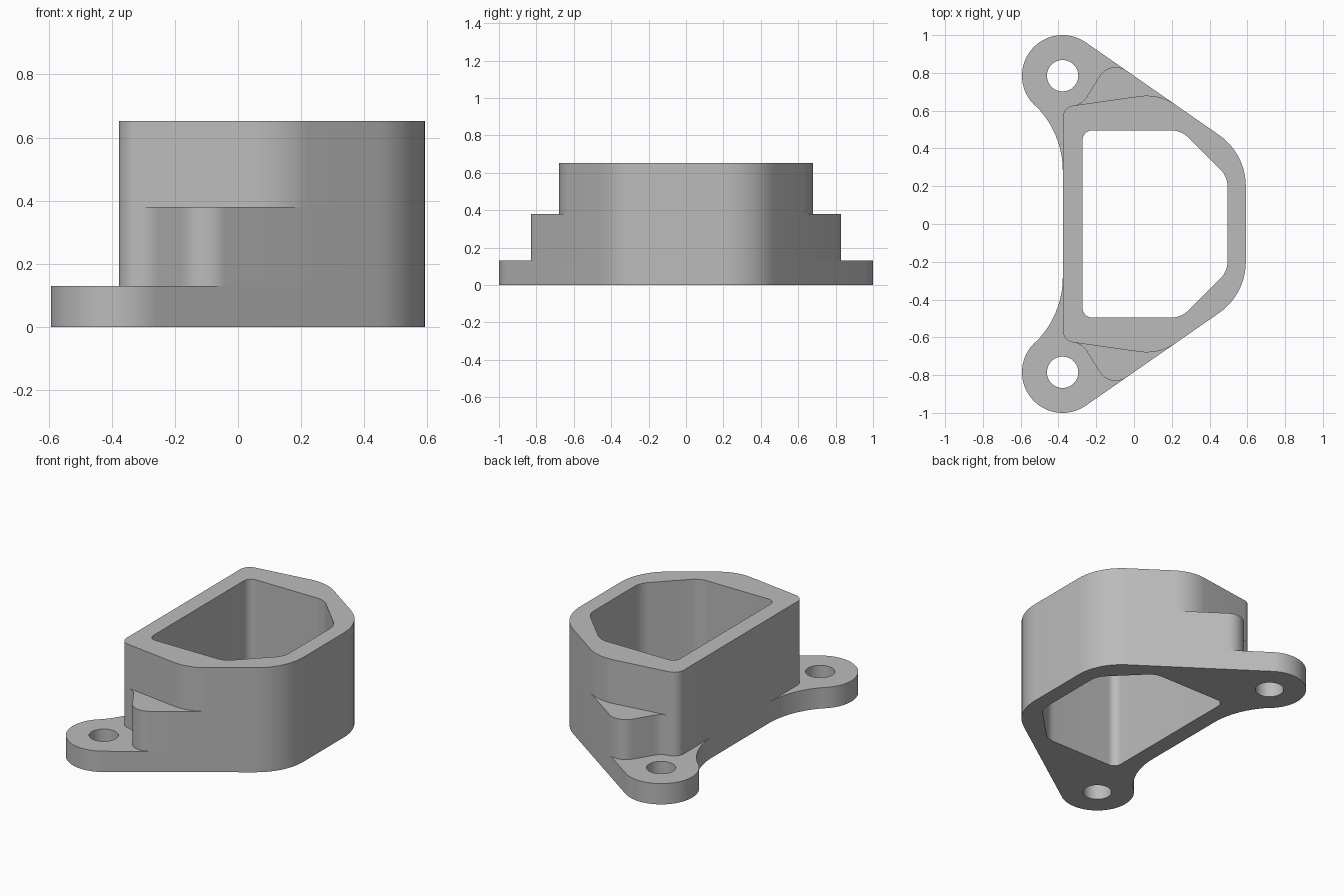
import bpy, bmesh, math
from mathutils import Vector

cube = bpy.data.objects.get("Cube")
if cube:
    bpy.data.objects.remove(cube)

grey = bpy.data.materials.new("plain grey")
grey.use_nodes = True
colour = (0.5, 0.5, 0.5, 1)
grey.diffuse_color = colour
grey.node_tree.nodes["Principled BSDF"].inputs["Base Color"].default_value = colour


def arc(cx, cy, r, start, end, steps):
    """Points along an arc, angles in degrees."""
    angles = [math.radians(start + (end - start) * i / steps) for i in range(steps + 1)]
    return [Vector((cx + r * math.cos(a), cy + r * math.sin(a))) for a in angles]


def fillet(corners, steps=12):
    """Round every inner corner (x, y, radius) of an open path."""
    out = []
    for before, here, after in zip(corners, corners[1:], corners[2:]):
        p, r = Vector(here[:2]), here[2]
        u = (Vector(before[:2]) - p).normalized()
        v = (Vector(after[:2]) - p).normalized()
        half = u.angle(v) / 2
        centre = p + (u + v).normalized() * (r / math.sin(half))
        a = p + u * (r / math.tan(half)) - centre
        b = p + v * (r / math.tan(half)) - centre
        sweep = a.angle_signed(b)  # clockwise positive
        start = math.degrees(math.atan2(a.y, a.x))
        out += arc(centre.x, centre.y, r, start, start - math.degrees(sweep), steps)
    return out


def mirrored(half):
    return half + [Vector((p.x, -p.y)) for p in reversed(half)]


def slab(name, loops, bottom, top):
    """Extrude an outline with holes between two heights."""
    bm = bmesh.new()
    edges = []
    for loop in loops:
        verts = [bm.verts.new((p.x, p.y, bottom)) for p in loop]
        edges += [bm.edges.new((a, b)) for a, b in zip(verts, verts[1:] + verts[:1])]
    bmesh.ops.triangle_fill(bm, use_beauty=True, edges=edges, normal=(0, 0, 1))
    grown = bmesh.ops.extrude_face_region(bm, geom=bm.faces[:], use_keep_orig=True)
    moved = [g for g in grown["geom"] if isinstance(g, bmesh.types.BMVert)]
    bmesh.ops.translate(bm, verts=moved, vec=(0, 0, top - bottom))
    bmesh.ops.recalc_face_normals(bm, faces=bm.faces[:])
    mesh = bpy.data.meshes.new(name)
    bm.to_mesh(mesh)
    bm.free()
    mesh.materials.append(grey)
    ob = bpy.data.objects.new(name, mesh)
    bpy.context.collection.objects.link(ob)
    bpy.ops.object.select_all(action="DESELECT")
    ob.select_set(True)
    bpy.context.view_layer.objects.active = ob
    bpy.ops.object.shade_smooth_by_angle(angle=math.radians(30))


# Main dimensions
FRONT_X, WALL_X = 0.592, -0.377
EAR_X, EAR_Y, EAR_R, BOLT_R = -0.378, 0.785, 0.215, 0.083
TILT = 55.2  # direction the slanted side faces
nx, ny = math.cos(math.radians(TILT)), math.sin(math.radians(TILT))


def slant(x):
    """Point on the slanted side, tangent to the ear."""
    return x, EAR_Y + (EAR_R - (x - EAR_X) * nx) / ny


nose = (*slant(FRONT_X), 0.33)
front, back = (FRONT_X, 0), (WALL_X, 0)
wall_corner = (WALL_X, 0.619, 0.065)

# Cavity and bolt holes
cavity = mirrored(fillet([(0.495, 0), (0.495, 0.25, 0.12), (0.25, 0.495, 0.12),
                          (-0.272, 0.495, 0.05), (-0.272, 0)]))
bolts = [arc(EAR_X, side * EAR_Y, BOLT_R, 0, 360, 48)[:-1] for side in (1, -1)]

# Flange: rounded ears blended into the flat wall by a concave arc
blend_r = 0.486
reach = blend_r + EAR_X - WALL_X + 2 * (WALL_X - EAR_X)
blend_y = EAR_Y - math.sqrt((blend_r + EAR_R) ** 2 - reach ** 2)
blend = math.degrees(math.atan2(EAR_Y - blend_y, reach))
flange = fillet([front, nose, slant(0)])
flange += arc(EAR_X, EAR_Y, EAR_R, TILT, 180 + blend, 40)
flange += arc(WALL_X - blend_r, blend_y, blend_r, blend, 0, 16)[1:]
slab("mounting_flange", [mirrored(flange), cavity, *bolts], 0, 0.13)

# Shoulder: curls around the bolt heads
shoulder = fillet([front, nose, (*slant(-0.127), 0.1), (-0.275, 0.633, 0.1),
                   wall_corner, back])
slab("shoulder", [mirrored(shoulder), cavity], 0.13, 0.38)

# Upper housing
housing = fillet([front, nose, (*slant(0.133), 0.27), wall_corner, back])
slab("upper_housing", [mirrored(housing), cavity], 0.38, 0.653)
